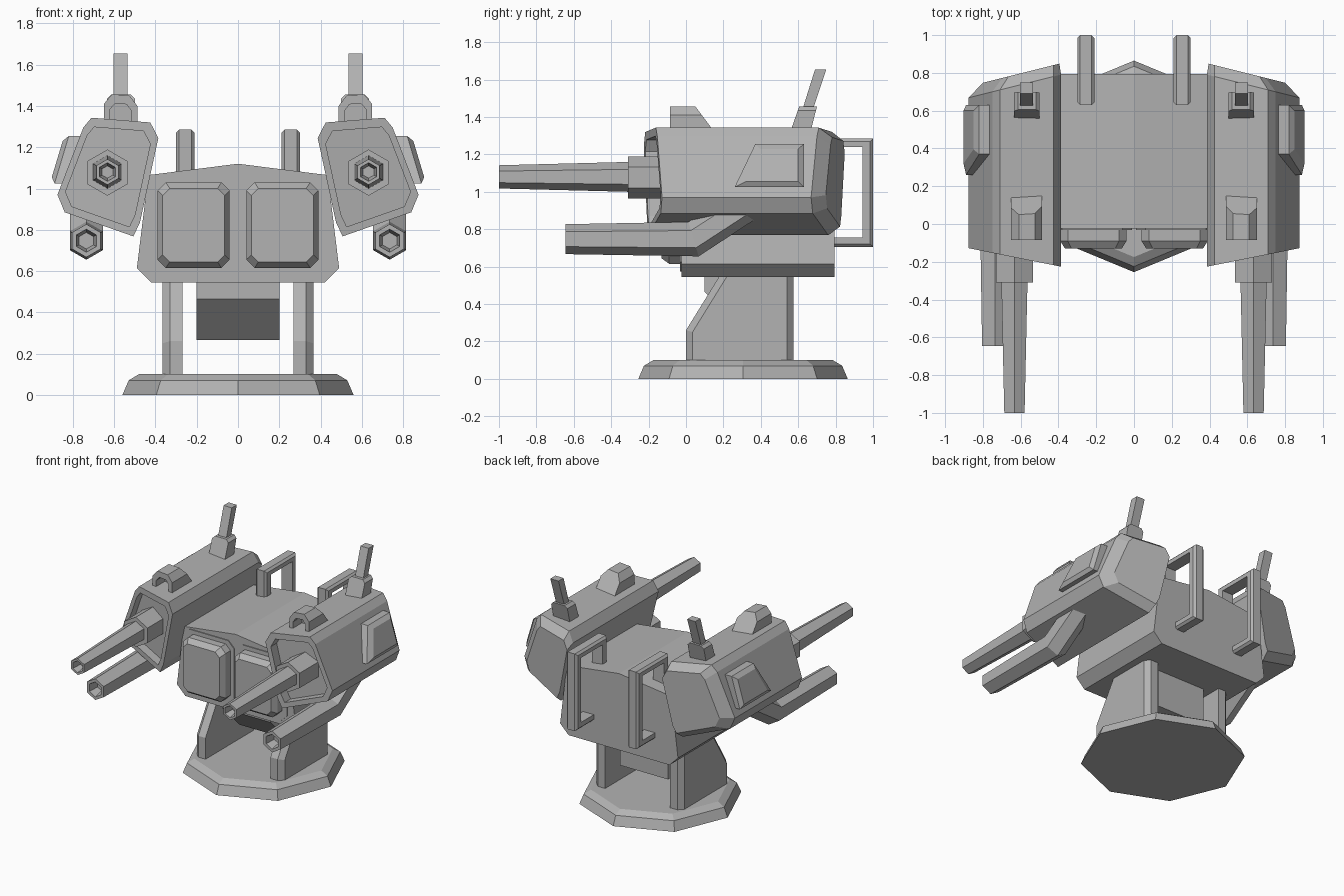
import bpy, bmesh
from math import sin, cos, pi
from mathutils import Vector

old = bpy.data.objects.get("Cube")
if old:
    bpy.data.objects.remove(old, do_unlink=True)

GREY = (0.45, 0.45, 0.45, 1)
metal = bpy.data.materials.new("grey metal")
metal.use_nodes = True
metal.diffuse_color = GREY
metal.node_tree.nodes["Principled BSDF"].inputs["Base Color"].default_value = GREY


def loft(name, rings, mirror=True, chamfer=0, pick=None):
    """Skin a row of matching rings, cap both ends, optionally chamfer picked edges."""
    bm = bmesh.new()
    rows = [[bm.verts.new(p) for p in ring] for ring in rings]
    n = len(rows[0])
    for a, b in zip(rows, rows[1:]):
        for i in range(n):
            j = (i + 1) % n
            bm.faces.new((a[i], a[j], b[j], b[i]))
    bm.faces.new(rows[0])
    bm.faces.new(rows[-1])
    bmesh.ops.recalc_face_normals(bm, faces=bm.faces)
    if chamfer:
        edges = [e for e in bm.edges if pick(e.verts[0].co, e.verts[1].co)]
        bmesh.ops.bevel(bm, geom=edges, offset=chamfer, segments=1, affect='EDGES')
    mesh = bpy.data.meshes.new(name)
    bm.to_mesh(mesh)
    bm.free()
    mesh.materials.append(metal)
    obj = bpy.data.objects.new(name, mesh)
    bpy.context.collection.objects.link(obj)
    if mirror:
        obj.modifiers.new("mirror", 'MIRROR').use_mirror_merge = False
    return obj


def slab(yz, x0, x1):
    """Side profile spread between two x positions."""
    return [[(x, y, z) for y, z in yz] for x in (x0, x1)]


def section(xz, y, scale=1, about=(0, 0)):
    """Front profile placed at depth y, which may be a function of x."""
    ring = []
    for x, z in xz:
        x = about[0] + (x - about[0]) * scale
        z = about[1] + (z - about[1]) * scale
        ring.append((x, y(x) if callable(y) else y, z))
    return ring


def cut_corner_rect(x0, x1, z0, z1, c):
    return [(x0 + c, z0), (x1 - c, z0), (x1, z0 + c), (x1, z1 - c),
            (x1 - c, z1), (x0 + c, z1), (x0, z1 - c), (x0, z0 + c)]


def hexagon(x, y, z, r, lean=0):
    """Pointy-topped hexagon facing y; lean pushes its top forward."""
    pts = []
    for i in range(6):
        u, v = r * sin(i * pi / 3), r * cos(i * pi / 3)
        pts.append((x + u, y - lean * v, z + v))
    return pts


# Octagonal foot
loft("base", [[(r * cos(i * pi / 4), 0.305 + r * sin(i * pi / 4), z) for i in range(8)]
              for r, z in ((0.56, 0), (0.53, 0.07), (0.48, 0.1))], mirror=False)

# Side plates of the stand, chamfered on the outer front and back
leg = [(0, 0.09), (0, 0.26), (0.21, 0.6), (0.575, 0.6), (0.575, 0.09)]
loft("stand_leg", slab(leg, 0.27, 0.365), chamfer=0.035,
     pick=lambda a, b: min(a.x, b.x) > 0.36 and abs(a.z - b.z) > 0.1)

# Pivot block between the legs
loft("pivot_block", slab([(0.1, 0.6), (0.1, 0.465), (0.3, 0.265), (0.5, 0.265), (0.5, 0.6)],
                         -0.2, 0.2), mirror=False)

# Main body
half = [(0.42, 0.545), (0.49, 0.615), (0.435, 1.065)]
hull = half + [(0, 1.12)] + [(-x, z) for x, z in reversed(half)]
loft("body", [section(hull, -0.025), section(hull, 0.795)], mirror=False)

# Front panels with their surrounds
loft("panel_surround", [section(cut_corner_rect(0.01, 0.43, 0.575, 1.06, 0.05), y)
                        for y in (-0.02, -0.032)])
panel = cut_corner_rect(0.04, 0.39, 0.615, 1.03, 0.04)
loft("front_panel", [section(panel, -0.02), section(panel, -0.09),
                     section(panel, -0.13, 0.86, (0.215, 0.822))])

# Rear handles
grip = [(0.63, 1.05), (0.63, 1.285), (1, 1.285), (1, 0.705), (0.78, 0.705), (0.78, 0.755),
        (0.945, 0.755), (0.945, 1.24), (0.69, 1.24), (0.69, 1.05)]


def outer_grip_edge(a, b):
    mid = (a + b) / 2
    return abs(a.x - b.x) < 0.001 and (mid.y > 0.99 or mid.z > 1.28 or mid.z < 0.71
                                       or mid.y < 0.64)


loft("rear_handle", slab(grip, 0.21, 0.3), chamfer=0.015, pick=outer_grip_edge)

# Weapon pods: slanted ends, recessed front, tapered back
pod = [(0.386, 1.245), (0.425, 1.32), (0.71, 1.343), (0.75, 1.295),
       (0.875, 0.97), (0.84, 0.885), (0.507, 0.768), (0.475, 0.836)]
centre, inner = (0.63, 1.06), (0.44, 1.04)


def front(x):
    return -0.225 + 0.2 * (x - 0.39)


def back(x):
    return 0.79 - 0.25 * (x - 0.39)


loft("weapon_pod", [section(pod, lambda x: front(x) + 0.07, 0.84, centre),
                    section(pod, front, 0.84, centre), section(pod, front),
                    section(pod, back),
                    section(pod, lambda x: back(x) + 0.06, 0.83, inner)])

# Raised plates on the outer sides of the pods
plate = [(0.26, 1.025), (0.37, 1.255), (0.63, 1.255), (0.63, 1.025)]
face = [(0.32, 1.055), (0.395, 1.23), (0.6, 1.23), (0.6, 1.055)]
loft("side_plate", [[(0.74 - (z - 1.255) * 0.385, y, z) for y, z in plate],
                    [(0.82 - (z - 1.255) * 0.3, y, z) for y, z in plate],
                    [(0.85 - (z - 1.23) * 0.3, y, z) for y, z in face]])

# Hooded sights on top, open at the front and sloped at the back
hood = [(0.488, 1.3), (0.488, 1.4), (0.525, 1.45), (0.61, 1.457), (0.65, 1.41), (0.65, 1.3)]
mid = (0.569, 1.33)
loft("sight_hood", [section(hood, 0.02, 0.65, mid), section(hood, -0.085, 0.65, mid),
                    section(hood, -0.085),
                    [(x, 0.13 - (z - 1.35) * 0.75, z) for x, z in hood]])

# Aerials
loft("aerial_socket", slab([(0.55, 1.3), (0.605, 1.455), (0.7, 1.455), (0.66, 1.3)],
                           0.5, 0.635), chamfer=0.02,
     pick=lambda a, b: abs(a.x - b.x) < 0.001 and min(a.z, b.z) > 1.45)
loft("aerial_mast", slab([(0.61, 1.4), (0.69, 1.655), (0.75, 1.655), (0.665, 1.4)],
                         0.535, 0.603))

# Upper cannons
loft("upper_cannon_collar", [hexagon(0.633, y, 1.077, 0.112) for y in (-0.05, -0.31)])
loft("upper_cannon_barrel", [hexagon(0.633, y, 1.08, r) for y, r in
                             ((-0.3, 0.08), (-1, 0.062), (-1, 0.045), (-0.93, 0.03))])

# Lower cannons, bending up into the pods
loft("lower_cannon", [hexagon(0.735, 0.4, 0.98, 0.09, 0.3), hexagon(0.735, 0.04, 0.747, 0.092, 0.3),
                      hexagon(0.735, -0.645, 0.747, 0.08), hexagon(0.735, -0.645, 0.747, 0.056),
                      hexagon(0.735, -0.57, 0.747, 0.04)])
